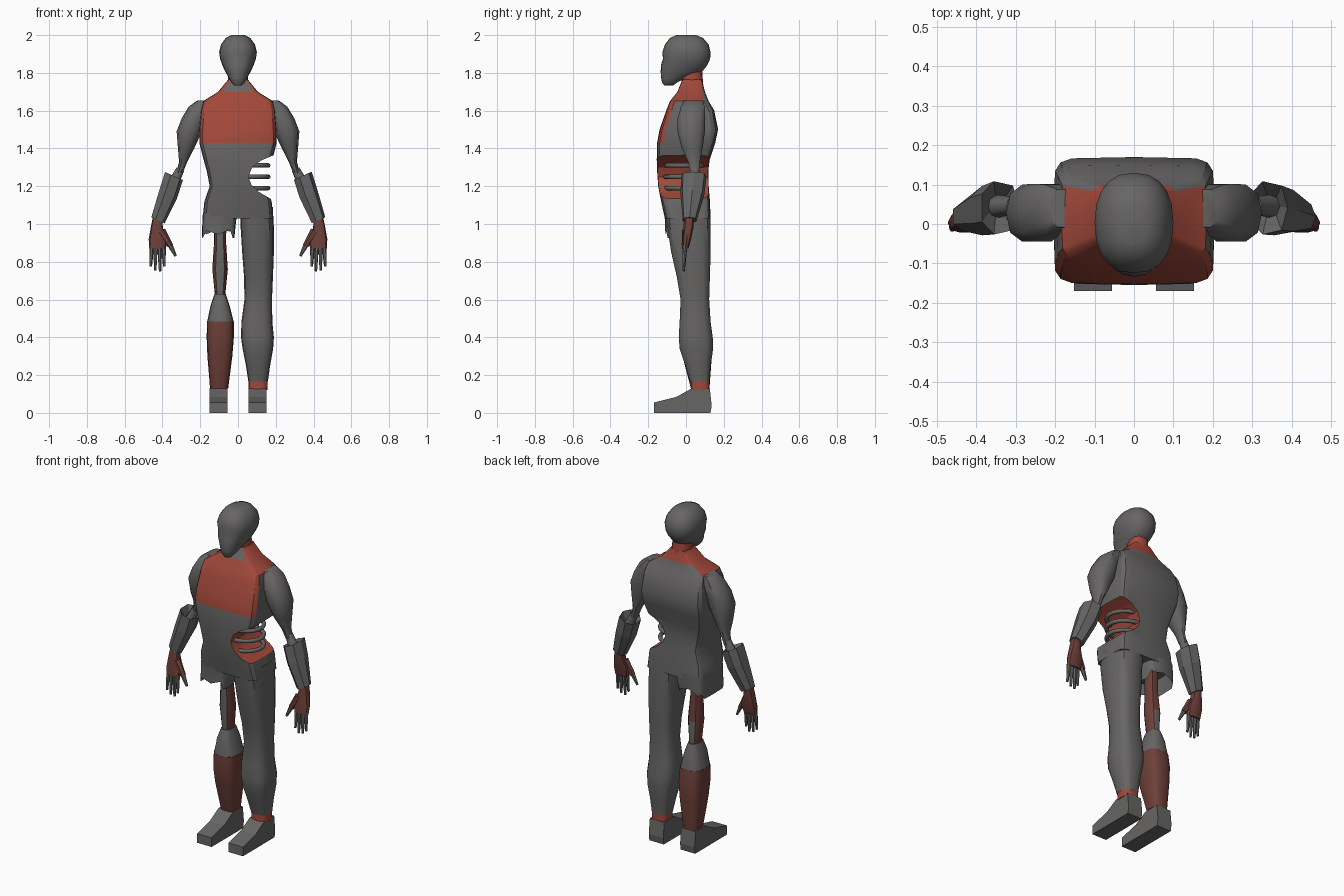
import bpy, bmesh, math
from mathutils import Vector

if "Cube" in bpy.data.objects:
    bpy.data.objects.remove(bpy.data.objects["Cube"])

MATS = []
for nm, col in [("charcoal grey", (0.135, 0.132, 0.13)),
                ("bright red", (0.36, 0.065, 0.042)),
                ("dark red", (0.155, 0.05, 0.04))]:
    m = bpy.data.materials.new(nm)
    m.diffuse_color = (*col, 1)
    m.use_nodes = True
    m.node_tree.nodes["Principled BSDF"].inputs["Base Color"].default_value = m.diffuse_color
    MATS.append(m)
GREY, RED, DARK = 0, 1, 2


def finish(name, bm, mat=GREY, rule=None, angle=35):
    """Turn a bmesh into an object, colour its faces, shade it."""
    bmesh.ops.recalc_face_normals(bm, faces=bm.faces)
    for f in bm.faces:
        f.material_index = rule(f.calc_center_median(), f.normal) if rule else mat
    me = bpy.data.meshes.new(name)
    bm.to_mesh(me)
    bm.free()
    ob = bpy.data.objects.new(name, me)
    bpy.context.collection.objects.link(ob)
    for m in MATS:
        me.materials.append(m)
    if angle:
        smooth(ob, angle)
    return ob


def smooth(ob, angle):
    bpy.ops.object.select_all(action='DESELECT')
    ob.select_set(True)
    bpy.context.view_layer.objects.active = ob
    bpy.ops.object.shade_smooth_by_angle(angle=math.radians(angle))


def loft(name, rings, n=12, p=0.8, caps=(True, True), shear=0, jag=None, **kw):
    """Skin horizontal rings (z, x0, x1, y0, y1); p squares off the outline."""
    bm = bmesh.new()
    loops = []
    for k, (z, x0, x1, y0, y1) in enumerate(rings):
        loop = []
        for i in range(n):
            a = 2 * math.pi * i / n
            c, s = math.cos(a), math.sin(a)
            dx = math.copysign(abs(c) ** p, c) * (x1 - x0) / 2
            dy = math.copysign(abs(s) ** p, s) * (y1 - y0) / 2
            dz = shear * dx + (jag[i % len(jag)] if jag and k == len(rings) - 1 else 0)
            loop.append(bm.verts.new(((x0 + x1) / 2 + dx, (y0 + y1) / 2 + dy, z + dz)))
        loops.append(loop)
    for a, b in zip(loops, loops[1:]):
        for i in range(n):
            bm.faces.new((a[i], a[(i + 1) % n], b[(i + 1) % n], b[i]))
    if caps[0]:
        bm.faces.new(loops[0])
    if caps[1]:
        bm.faces.new(loops[-1])
    return finish(name, bm, **kw)


def side(s, rings):
    """Rings for the +x side, or mirrored to the -x side."""
    return [(z, *sorted((s * a, s * b)), c, d) for z, a, b, c, d in rings]


def rod(name, p0, p1, r0, r1, n=6, mat=GREY):
    p0, p1 = Vector(p0), Vector(p1)
    bm = bmesh.new()
    bmesh.ops.create_cone(bm, cap_ends=True, segments=n, radius1=r0, radius2=r1,
                          depth=(p1 - p0).length)
    q = (p1 - p0).to_track_quat('Z', 'Y')
    for v in bm.verts:
        v.co = q @ v.co + (p0 + p1) / 2
    return finish(name, bm, mat, angle=50)


def prism(name, pts, place, lo, hi, mat=GREY, angle=0):
    """Extrude a 2D outline between lo and hi."""
    bm = bmesh.new()
    a = [bm.verts.new(place(u, v, lo)) for u, v in pts]
    b = [bm.verts.new(place(u, v, hi)) for u, v in pts]
    n = len(pts)
    bm.faces.new(a)
    bm.faces.new(b)
    for i in range(n):
        bm.faces.new((a[i], a[(i + 1) % n], b[(i + 1) % n], b[i]))
    return finish(name, bm, mat, angle=angle)


# Head
loft("head", [(2.0, -.035, .035, -.05, .055), (1.985, -.065, .065, -.085, .09),
              (1.95, -.09, .09, -.112, .12), (1.91, -.1, .1, -.125, .13),
              (1.875, -.095, .095, -.122, .128), (1.84, -.083, .083, -.133, .112),
              (1.805, -.066, .066, -.134, .085), (1.775, -.05, .05, -.132, .0),
              (1.75, -.036, .036, -.127, -.045), (1.732, -.02, .02, -.115, -.07)],
     n=20, p=.85, angle=50)
loft("neck", [(1.82, -.05, .05, -.02, .085), (1.68, -.06, .06, -.03, .095)], n=12, mat=RED)


# Torso with red chest and collar, and a wound cut out of the flank
def torso_colour(c, nrm):
    if c.z > 1.65:
        front_v = c.y < 0 and abs(c.x) < .055
        shoulder_back = c.y > .06 and c.z < 1.685
        return GREY if front_v or shoulder_back else RED
    return RED if c.z > 1.43 and nrm.y < -.25 else GREY


torso = loft("torso", [(1.765, -.052, .052, -.02, .085), (1.70, -.105, .105, -.045, .10),
                       (1.65, -.185, .185, -.085, .12), (1.60, -.197, .197, -.105, .15),
                       (1.50, -.205, .205, -.14, .17), (1.43, -.205, .205, -.153, .155),
                       (1.34, -.182, .182, -.155, .125), (1.28, -.165, .165, -.153, .118),
                       (1.20, -.15, .15, -.147, .12), (1.12, -.178, .178, -.132, .127),
                       (1.03, -.187, .187, -.112, .13)],
             n=16, p=.27, rule=torso_colour, angle=0)
wound = prism("wound_cutter", [(.3, 1.41), (.19, 1.365), (.12, 1.335), (.075, 1.30),
                               (.055, 1.25), (.07, 1.21), (.11, 1.17), (.17, 1.135), (.3, 1.08)],
              lambda u, v, w: (u, w, v), -.4, .4, mat=RED)
mod = torso.modifiers.new("cut", 'BOOLEAN')
mod.object, mod.operation, mod.solver = wound, 'DIFFERENCE', 'EXACT'
bpy.ops.object.select_all(action='DESELECT')
torso.select_set(True)
bpy.context.view_layer.objects.active = torso
bpy.ops.object.modifier_apply(modifier="cut")
bpy.data.objects.remove(wound)
smooth(torso, 30)

# Exposed ribs
for i, z in enumerate((1.31, 1.25, 1.19)):
    cu = bpy.data.curves.new(f"rib_{i}", 'CURVE')
    cu.dimensions, cu.bevel_depth, cu.bevel_resolution = '3D', .012, 2
    sp = cu.splines.new('POLY')
    sp.points.add(12)
    for k, pt in enumerate(sp.points):
        a = math.radians(-90 + 15 * k)
        pt.co = (.045 + .115 * math.cos(a), -.01 + .1 * math.sin(a), z, 1)
    cu.use_fill_caps = True
    cu.materials.append(MATS[GREY])
    bpy.context.collection.objects.link(bpy.data.objects.new(f"rib_{i}", cu))

# Whole leg, with a red ankle band
SHIN = [(.48, .018, .182, -.035, .132), (.40, .016, .19, -.04, .143), (.34, .024, .186, -.035, .145),
        (.25, .042, .17, -.005, .132)]
loft("whole_leg", [(1.09, .01, .184, -.115, .128), (.98, .014, .19, -.1, .132),
                   (.85, .022, .19, -.08, .132), (.72, .032, .185, -.05, .128),
                   (.60, .034, .18, -.03, .124)] + SHIN
     + [(.165, .055, .158, .02, .125)], n=14, p=.65)
loft("ankle_band", [(.17, .056, .157, .025, .124), (.12, .056, .157, .025, .124)],
     n=14, p=.6, mat=RED)

# Torn trouser and wasted leg
loft("torn_trouser", [(1.06, -.186, -.004, -.115, .13), (1.0, -.189, -.012, -.11, .13),
                      (.945, -.192, -.018, -.11, .128)], n=16, p=.35, caps=(False, False),
     jag=[-.005, -.015, .03, .015, .03, 0, .01, -.02, -.02, -.02, -.01, .02, .0, .025, -.02, -.02])
loft("thigh_bone", [(1.1, -.13, -.06, -.01, .07), (.9, -.127, -.063, -.005, .07),
                    (.76, -.136, -.054, -.005, .085), (.62, -.122, -.068, .005, .085)], n=12,
     rule=lambda c, nrm: GREY if abs(nrm.x) < .6 and (nrm.y < 0 or c.z < .75) else DARK)
loft("bare_knee", [(.63, -.125, -.065, -.005, .095), (.57, -.145, -.045, -.025, .115),
                   (.48, -.164, -.022, -.034, .128)], n=14, p=.7)
loft("bare_shin", side(-1, [(.485, .022, .164, -.034, .128), (.40, .022, .166, -.038, .142),
                            (.3, .03, .162, -.02, .138), (.13, .052, .148, .025, .125)]),
     n=14, p=.65, mat=DARK)

for s, tag in ((1, "left"), (-1, "right")):
    # Feet
    prism(f"{tag}_foot", [(-.17, 0), (.13, 0), (.136, .04), (.126, .13), (.03, .13),
                          (-.05, .085), (-.17, .055)],
          lambda u, v, w: (w, u, v), s * .104 - .048, s * .104 + .048)
    # Upper arm and elbow
    loft(f"{tag}_upper_arm", side(s, [(1.655, .15, .215, -.01, .09), (1.62, .155, .262, -.03, .103),
                                      (1.56, .17, .298, -.047, .105), (1.49, .19, .325, -.048, .103),
                                      (1.40, .232, .318, -.025, .09), (1.33, .268, .312, .01, .075),
                                      (1.27, .292, .326, .022, .072)]), n=10, angle=40)
    rod(f"{tag}_elbow", (s * .305, .047, 1.29), (s * .35, .045, 1.2), .022, .03, 8)
    # Flared forearm guard with a hollow top
    loft(f"{tag}_forearm_guard", side(s, [(1.20, .325, .365, .025, .065), (1.255, .292, .39, -.028, .11),
                                          (1.16, .322, .42, -.03, .098), (1.02, .388, .462, -.018, .056)]),
         n=7, shear=s * .45, angle=0)
    # Hand
    loft(f"{tag}_hand", side(s, [(1.04, .4, .45, -.01, .045), (.98, .398, .462, -.015, .04),
                                 (.92, .372, .473, -.02, .028), (.87, .382, .47, -.022, .014)]),
         n=10, mat=DARK)
    rod(f"{tag}_thumb_base", (s * .405, .0, .965), (s * .358, -.008, .885), .022, .016, 6, DARK)
    rod(f"{tag}_thumb", (s * .36, -.008, .89), (s * .33, -.012, .83), .014, .007)
    for i, (x, tip, z) in enumerate([(.395, .39, .775), (.415, .412, .75),
                                     (.437, .438, .755), (.457, .462, .775)]):
        rod(f"{tag}_finger_{i}", (s * x, -.005, .885), (s * tip, -.013, z), .013, .007)
